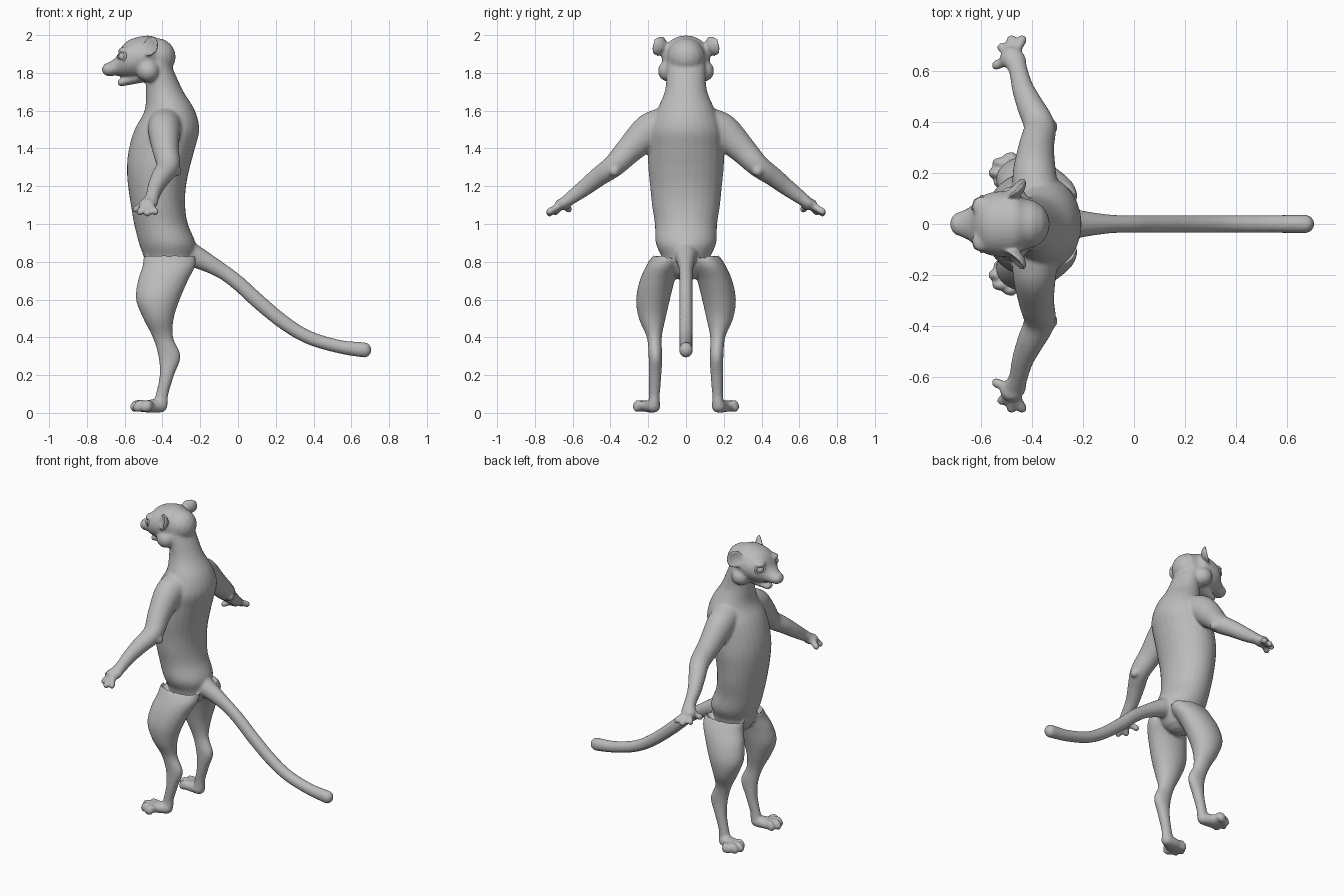
import bpy, bmesh, math
from mathutils import Vector, Matrix

if "Cube" in bpy.data.objects:
    bpy.data.objects.remove(bpy.data.objects["Cube"])

X, Y, Z = Vector((1, 0, 0)), Vector((0, 1, 0)), Vector((0, 0, 1))
grey = bpy.data.materials.new("fur grey")
grey.use_nodes = True
grey.diffuse_color = (0.5, 0.5, 0.5, 1)
grey.node_tree.nodes["Principled BSDF"].inputs["Base Color"].default_value = (0.5, 0.5, 0.5, 1)


def spline(stations, steps=6):
    """Smooth list of stations passing through the given ones."""
    p = [Vector(s) for s in stations]
    p = [p[0] * 2 - p[1]] + p + [p[-1] * 2 - p[-2]]
    out = []
    for i in range(1, len(p) - 2):
        a, b, c, d = p[i - 1:i + 3]
        for k in range(steps):
            t = k / steps
            out.append((b * 2 + (c - a) * t + (a * 2 - b * 5 + c * 4 - d) * t * t
                        + (b * 3 - a - c * 3 + d) * t ** 3) * 0.5)
    return out + [p[-2]]


def loft(bm, stations, ref=Y, axis=None, sides=28):
    """Round-ended tube; station = x, y, z, radius along ref, other radius."""
    pts = spline(stations)
    cs = [Vector(q[:3]) for q in pts]
    rings = []
    for i, q in enumerate(pts):
        n = axis or (cs[min(i + 1, len(cs) - 1)] - cs[max(i - 1, 0)]).normalized()
        rings.append((cs[i], n, q[3], q[4]))

    def dome(end, sign):
        c, n, a, b = end
        return [(c + n * sign * min(a, b) * math.sin(t), n, a * math.cos(t), b * math.cos(t))
                for t in (0.4, 0.8, 1.15, 1.45)]
    rings = dome(rings[0], -1)[::-1] + rings + dome(rings[-1], 1)
    loops = []
    for c, n, a, b in rings:
        u = (ref - n * ref.dot(n)).normalized()
        v = n.cross(u)
        loops.append([bm.verts.new(c + u * a * math.cos(t) + v * b * math.sin(t))
                      for t in (math.tau * k / sides for k in range(sides))])
    for lo, hi in zip(loops, loops[1:]):
        for k in range(sides):
            j = (k + 1) % sides
            bm.faces.new((lo[k], lo[j], hi[j], hi[k]))
    bm.faces.new(loops[0][::-1])
    bm.faces.new(loops[-1])


def ball(bm, centre, radii):
    mat = Matrix.Translation(centre) @ Matrix.Diagonal((*radii, 1))
    return bmesh.ops.create_uvsphere(bm, u_segments=24, v_segments=16, radius=1, matrix=mat)["verts"]


def finish(bm, name, blend=False):
    bmesh.ops.recalc_face_normals(bm, faces=bm.faces)
    me = bpy.data.meshes.new(name)
    bm.to_mesh(me)
    bm.free()
    me.materials.append(grey)
    me.shade_smooth()
    ob = bpy.data.objects.new(name, me)
    bpy.context.collection.objects.link(ob)
    if blend:
        rm = ob.modifiers.new("merge", "REMESH")
        rm.mode, rm.voxel_size, rm.use_smooth_shade = "VOXEL", 0.008, True
        sm = ob.modifiers.new("soften", "SMOOTH")
        sm.factor, sm.iterations = 0.5, 9
    return ob


body = bmesh.new()

# torso and neck: height, front, back, half width
trunk = [(.83, -.50, -.23, .13), (.9, -.525, -.225, .16), (1, -.55, -.265, .165),
         (1.1, -.567, -.28, .18), (1.2, -.582, -.275, .19), (1.3, -.588, -.255, .2),
         (1.4, -.577, -.228, .2), (1.5, -.547, -.205, .195), (1.6, -.495, -.228, .155),
         (1.7, -.488, -.288, .113), (1.8, -.49, -.335, .103), (1.9, -.5, -.378, .1)]
loft(body, [((f + b) / 2, 0, z, w, (b - f) / 2) for z, f, b, w in trunk], axis=Z)

# head, snout and lower jaw
loft(body, [(-.43, 0, 1.885, .1, .1), (-.47, 0, 1.885, .125, .113), (-.53, 0, 1.88, .128, .11),
            (-.58, 0, 1.872, .118, .1), (-.615, 0, 1.86, .095, .08), (-.645, 0, 1.835, .066, .05),
            (-.685, 0, 1.818, .047, .036)], axis=-X)
loft(body, [(-.50, 0, 1.785, .07, .035), (-.57, 0, 1.765, .05, .028), (-.62, 0, 1.748, .034, .02)])

# tail
loft(body, [(-.29, 0, .85, .08, .08), (-.215, 0, .822, .055, .058), (-.095, 0, .757, .037, .042),
            (0, 0, .688, .035, .04), (.115, 0, .583, .035, .04), (.25, 0, .473, .035, .038),
            (.38, 0, .397, .035, .036), (.54, 0, .35, .035, .036), (.67, 0, .333, .037, .041)])

# leg: height, front, back, inner side, outer side
leg = [(.84, -.5, -.225, .02, .17), (.78, -.505, -.225, .03, .21), (.7, -.53, -.265, .06, .245),
       (.6, -.54, -.308, .085, .264), (.5, -.502, -.34, .108, .25), (.4, -.452, -.343, .128, .208),
       (.3, -.422, -.304, .126, .198), (.2, -.415, -.338, .13, .198), (.1, -.435, -.368, .138, .196),
       (.05, -.45, -.37, .138, .2)]
toes = [(-.53, .162), (-.55, .2), (-.535, .238), (-.495, .258)]
fingers = [(-.54, .622, 1.078), (-.518, .692, 1.064), (-.48, .722, 1.058), (-.438, .722, 1.066)]

for s in (1, -1):
    loft(body, [((f + b) / 2, s * (i + o) / 2, z, (o - i) / 2, (b - f) / 2)
                for z, f, b, i, o in leg], axis=Z)
    # foot and toes
    loft(body, [(-.41, s * .172, .037, .037, .036), (-.46, s * .185, .036, .05, .035),
                (-.50, s * .2, .032, .058, .029)])
    for x, y in toes:
        loft(body, [(-.47, s * (.12 + y * .38), .035, .02, .025), (x + .02, s * y, .038, .021, .033),
                    (x, s * y, .027, .021, .025)])
    # arm
    loft(body, [(-.385, s * .13, 1.525, .09, .09), (-.39, s * .2, 1.487, .085, .092),
                (-.383, s * .3, 1.392, .07, .073), (-.37, s * .38, 1.31, .062, .06),
                (-.405, s * .46, 1.252, .053, .052), (-.435, s * .53, 1.197, .043, .045),
                (-.453, s * .6, 1.145, .037, .037), (-.468, s * .645, 1.112, .045, .03)], ref=X)
    ball(body, (-.325, s * .38, 1.28), (.027, .03, .028))
    # hand and fingers
    ball(body, (-.478, s * .65, 1.105), (.048, .045, .032))
    for x, y, z in fingers:
        tip = Vector((x, s * y, z))
        base = Vector((-.478, s * .65, 1.11)).lerp(tip, .4)
        loft(body, [(*base, .02, .02), (*base.lerp(tip, .6), .019, .019), (*tip, .02, .02)], ref=X)
    # cheek and brow
    ball(body, (-.475, s * .087, 1.81), (.06, .062, .058))
    ball(body, (-.6, s * .068, 1.918), (.035, .04, .02))
    # cupped ear
    n = Vector((-.68, s * .70, .2)).normalized()
    u = n.cross(Z).normalized()
    v = u.cross(n)
    for vert in ball(body, (0, 0, 0), (1, 1, 1)):
        a, b, c = vert.co
        depth = c * .27 + .45 * (a * a + b * b)
        vert.co = (Vector((-.45, s * .127, 1.938)) + u * a * .055 + v * b * .057
                   + n * depth * .055)

finish(body, "body", blend=True)

# eyes with round lids
for side, s in (("left", -1), ("right", 1)):
    n = Vector((-.8, s * .6, .05)).normalized()
    centre = Vector((-.607, s * .079, 1.887))
    eye = bmesh.new()
    ball(eye, centre, (.025, .025, .025))
    finish(eye, side + "_eye")
    u = n.cross(Z).normalized()
    v = u.cross(n)
    ring = [centre + n * .008 + u * .029 * math.cos(t) + v * .025 * math.sin(t)
            for t in (math.tau * k / 24 for k in range(24))]
    lid = bmesh.new()
    loft(lid, [(*p, .007, .007) for p in ring + ring[:1]], ref=n, sides=10)
    finish(lid, side + "_eyelid")

# nose
nose = bmesh.new()
ball(nose, (-.698, 0, 1.834), (.014, .024, .015))
finish(nose, "nose")
